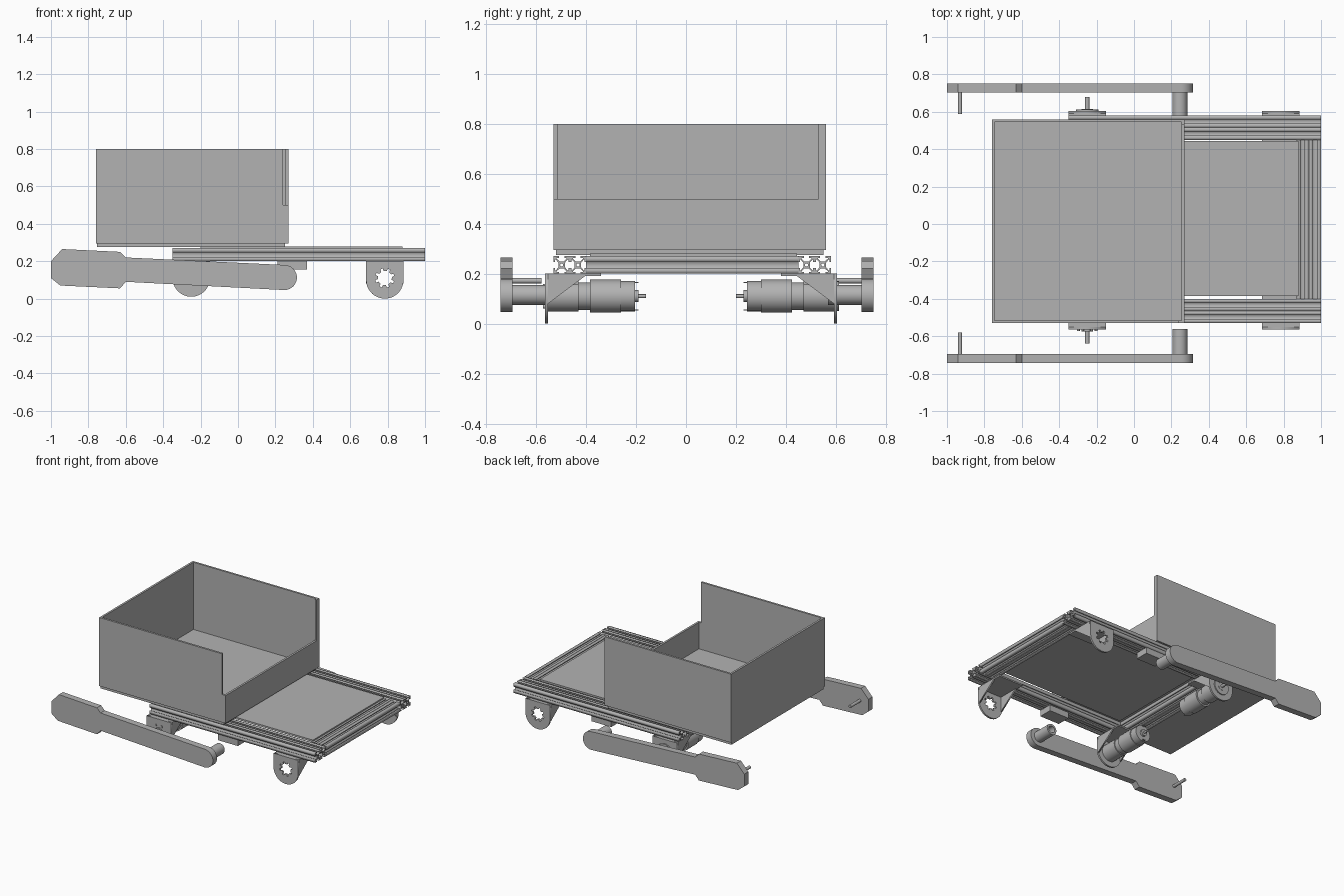
import bpy, bmesh, math
from mathutils import Matrix, Vector

cube = bpy.data.objects.get("Cube")
if cube:
    bpy.data.objects.remove(cube, do_unlink=True)

GREY = (0.45, 0.45, 0.45, 1)
mat = bpy.data.materials.new("plain grey")
mat.use_nodes = True
mat.diffuse_color = GREY
mat.node_tree.nodes["Principled BSDF"].inputs["Base Color"].default_value = GREY

MID = 0.02      # centre plane of the chassis
# local profile axes -> world, for extrusion along each axis
ALONG = {"x": Matrix(((0, 0, 1), (1, 0, 0), (0, 1, 0))),
         "y": Matrix(((1, 0, 0), (0, 0, 1), (0, 1, 0)))}


def add_mesh(name, bm, smooth=False):
    bmesh.ops.recalc_face_normals(bm, faces=bm.faces[:])
    me = bpy.data.meshes.new(name)
    bm.to_mesh(me)
    bm.free()
    me.materials.append(mat)
    ob = bpy.data.objects.new(name, me)
    bpy.context.collection.objects.link(ob)
    if smooth:
        bpy.ops.object.select_all(action="DESELECT")
        ob.select_set(True)
        bpy.context.view_layer.objects.active = ob
        bpy.ops.object.shade_smooth_by_angle(angle=math.radians(30))
    return ob


def box(name, x, y, z):
    bm = bmesh.new()
    bmesh.ops.create_cube(bm, size=1)
    for v in bm.verts:
        v.co = [a + (b - a) * (c + 0.5) for (a, b), c in zip((x, y, z), v.co)]
    return add_mesh(name, bm)


def extrude(name, outlines, axis, start, end, smooth=False):
    """Fill 2D outlines (inner ones become holes) and extrude along an axis."""
    cu = bpy.data.curves.new(name, "CURVE")
    cu.dimensions = "2D"
    cu.fill_mode = "BOTH"
    cu.extrude = abs(end - start) / 2
    for pts in outlines:
        sp = cu.splines.new("POLY")
        sp.points.add(len(pts) - 1)
        for p, c in zip(sp.points, pts):
            p.co = (c[0], c[1], 0, 1)
        sp.use_cyclic_u = True
    tmp = bpy.data.objects.new("tmp", cu)
    bpy.context.collection.objects.link(tmp)
    deps = bpy.context.evaluated_depsgraph_get()
    me = bpy.data.meshes.new_from_object(tmp.evaluated_get(deps))
    bm = bmesh.new()
    bm.from_mesh(me)
    bpy.data.objects.remove(tmp)
    bpy.data.curves.remove(cu)
    bpy.data.meshes.remove(me)
    bmesh.ops.remove_doubles(bm, verts=bm.verts[:], dist=1e-5)
    shift = Vector((0, 0, (start + end) / 2))
    for v in bm.verts:
        v.co = ALONG[axis] @ (v.co + shift)
    return add_mesh(name, bm, smooth)


def arc(cx, cz, r, a0=0, a1=360, n=24):
    steps = n if a1 - a0 == 360 else n - 1
    angles = [math.radians(a0 + (a1 - a0) * i / steps) for i in range(n)]
    return [(cx + r * math.cos(a), cz + r * math.sin(a)) for a in angles]


def rod(name, x, z, r, y0, y1, hole=0):
    rings = [arc(x, z, r)] + ([arc(x, z, hole)] if hole else [])
    return extrude(name, rings, "y", y0, y1, smooth=True)


# Open tray with a lowered wall on one end
X0, X1, Y0, Y1, T = -0.76, 0.27, -0.53, 0.56, 0.015
LOW, TOP = 0.5, 0.8
box("tray_base", (X0 + 0.005, 0.25), (Y0 + 0.01, Y1 - 0.01), (0.275, 0.295))
box("tray_floor", (X0, X1), (Y0, Y1), (0.295, 0.305))
box("tray_end_wall", (X0, X0 + T), (Y0, Y1), (0.305, TOP))
box("tray_back_wall", (X0 + T, X1), (Y1 - T, Y1), (0.305, TOP))
box("tray_corner_post", (X1 - T, X1), (Y1 - 2 * T, Y1 - T), (0.305, TOP))
box("tray_low_wall", (X1 - T, X1), (Y0, Y1 - 2 * T), (0.305, LOW))
box("tray_front_wall", (X0 + T, X1 - 2 * T), (Y0, Y0 + T), (0.305, TOP))
box("tray_front_wall_end", (X1 - 2 * T, X1 - T), (Y0, Y0 + T), (0.305, LOW))


# Slotted double rails
def slot_cell(cx, cz, w, h):
    side = [(-.5, .5), (-.16, .5), (-.16, .41), (-.31, .41), (-.31, .36),
            (-.13, .2), (.13, .2), (.31, .36), (.31, .41), (.16, .41), (.16, .5)]
    pts = []
    for k in range(4):
        c, s = round(math.cos(k * math.pi / 2)), -round(math.sin(k * math.pi / 2))
        pts += [(cx + w * (c * x - s * z), cz + h * (s * x + c * z)) for x, z in side]
    return [pts, arc(cx, cz, w * 0.1, n=12)]


def rail(name, axis, lo, start, end, w=0.065):
    for i, label in enumerate(("near", "far")):
        extrude(f"{name}_{label}", slot_cell(lo + w * (i + 0.5), 0.235, w, 0.07),
                axis, start, end)


rail("front_rail", "x", -0.53, -0.35, 1.0)
rail("back_rail", "x", 0.45, -0.35, 1.0)
rail("left_cross_rail", "y", 0.87, -0.40, 0.45)
rail("right_cross_rail", "y", -0.35, -0.40, 0.45)
box("deck_panel", (-0.2, 0.88), (-0.385, 0.445), (0.266, 0.28))


# Rounded hanging brackets with flange and gussets
def bracket(name, cx, cz, side, hole):
    def y(d):
        return MID + side * d
    plate = [(cx + 0.1, 0.2), (cx - 0.1, 0.2)] + arc(cx, cz, 0.1, 180, 360, 20)
    extrude(name + "_plate", [plate, hole], "y", y(0.572), y(0.585))
    box(name + "_flange", (cx - 0.1, cx + 0.1), sorted((y(0.36), y(0.572))), (0.19, 0.2))
    for gx in (cx - 0.1, cx + 0.09):
        tri = [(y(0.572), 0.08), (y(0.572), 0.19), (y(0.425), 0.19)]
        extrude(name + "_gusset", [tri], "x", gx, gx + 0.01)


def spline_hole(cx, cz):
    pts = []
    for i in range(8):
        for off, r in ((-15, 0.038), (9, 0.038), (12, 0.052), (27, 0.052)):
            a = math.radians(i * 45 + off)
            pts.append((cx + r * math.cos(a), cz + r * math.sin(a)))
    return pts


MX, MZ = -0.25, 0.11
MOTOR = [("gearbox", 0.062, 0.572, 0.45), ("gearbox_neck", 0.055, 0.45, 0.405),
         ("motor_can", 0.066, 0.405, 0.28), ("motor_band", 0.061, 0.28, 0.225),
         ("motor_boss", 0.024, 0.225, 0.21), ("motor_rear_shaft", 0.008, 0.21, 0.18),
         ("motor_collar", 0.03, 0.595, 0.572), ("drive_shaft", 0.011, 0.66, 0.59)]

for side, label in ((-1, "front"), (1, "back")):
    bracket(label + "_axle_bracket", 0.785, 0.1, side, spline_hole(0.785, 0.11))
    bracket(label + "_motor_bracket", MX, 0.11, side, arc(MX, MZ, 0.03))
    for part, r, a, b in MOTOR:
        rod(f"{label}_{part}", MX, MZ, r, MID + side * a, MID + side * b)
    for dz in (-0.055, 0.055):
        box(label + "_motor_terminal", (MX - 0.01, MX + 0.01),
            sorted((MID + side * 0.21, MID + side * 0.23)), (MZ + dz - 0.002, MZ + dz + 0.002))
    # Screw heads around the motor collar
    for i in range(6):
        px, pz = arc(MX, MZ, 0.048, n=6)[i]
        rod(label + "_motor_screw", px, pz, 0.008, MID + side * 0.585, MID + side * 0.592)
    # Block under the rail
    box(label + "_rail_block", (0.21, 0.37),
        sorted((MID + side * 0.55, MID + side * 0.45)), (0.155, 0.2))

# Back hub
rod("back_hub", MX, MZ, 0.06, 0.605, 0.613)

# Side arms with pivot tube and peg
ARM = [(-0.6, 0.09), (-0.63, 0.055), (-0.95, 0.07), (-1, 0.11),
       (-1, 0.2), (-0.94, 0.265), (-0.63, 0.25), (-0.6, 0.22)]
for side, label in ((-1, "front"), (1, "back")):
    def y(d):
        return 0.004 + side * d
    extrude(label + "_arm", [ARM[::-1] + arc(0.248, 0.113, 0.067, -93, 87, 20)],
            "y", y(0.698), y(0.746), smooth=True)
    rod(label + "_arm_tube", 0.245, 0.115, 0.04, y(0.565), y(0.7), hole=0.025)
    rod(label + "_arm_peg", -0.93, 0.172, 0.011, y(0.583), y(0.7))
